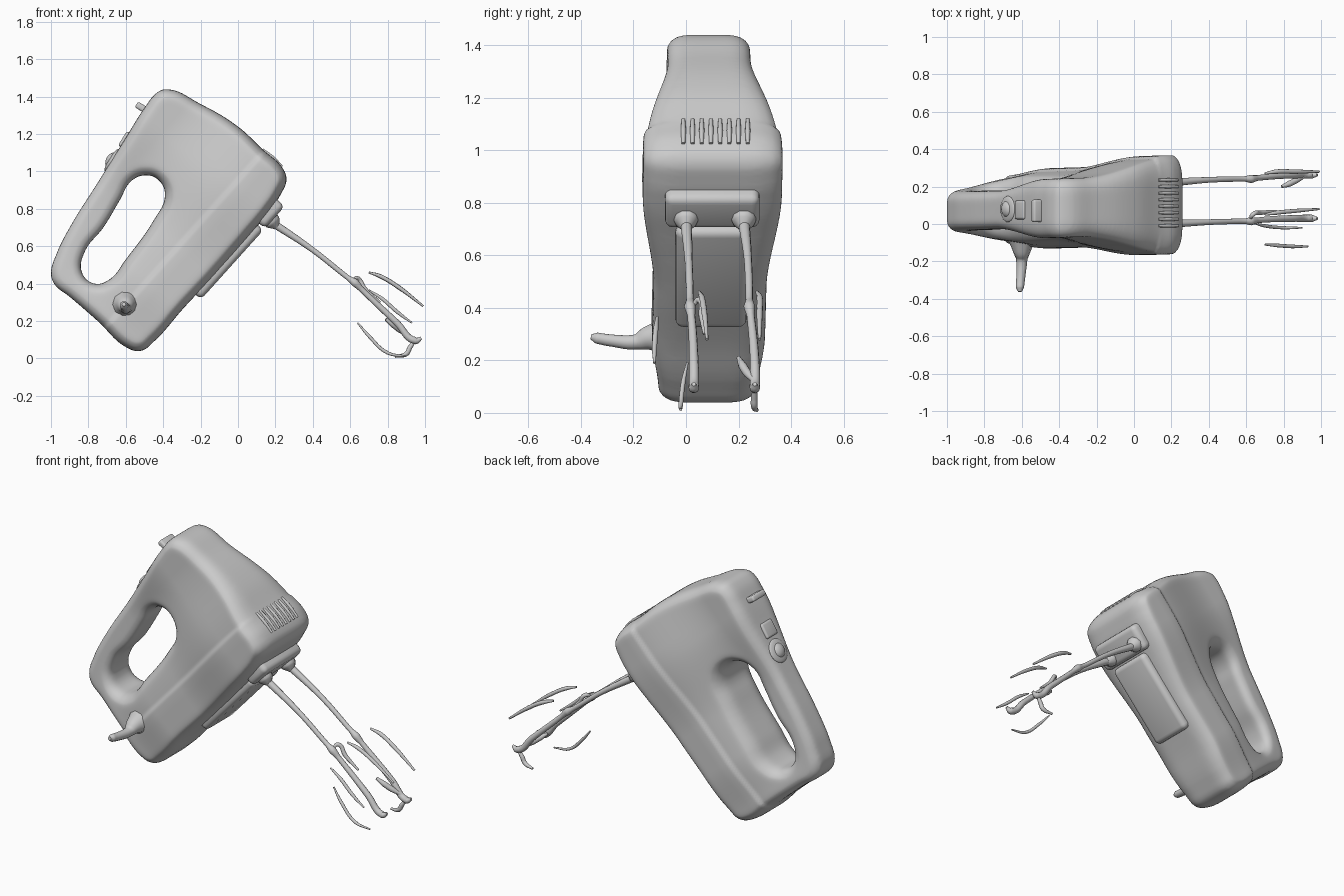
import bpy, bmesh, math
from mathutils import Vector, Matrix

if "Cube" in bpy.data.objects:
    bpy.data.objects.remove(bpy.data.objects["Cube"])

TILT = math.radians(-48)
ROT = Matrix.Rotation(TILT, 4, 'Y')


def P(u, y, v):
    """Mixer frame (u along base, v up from base) to world."""
    return Vector((-0.52, y, 0.04)) + ROT @ Vector((u, 0, v))


def smooth(a, b, t):
    t = max(0.0, min(1.0, (t - a) / (b - a)))
    return t * t * (3 - 2 * t)


def to_mesh(obj, name):
    dg = bpy.context.evaluated_depsgraph_get()
    me = bpy.data.meshes.new_from_object(obj.evaluated_get(dg))
    bpy.data.objects.remove(obj)
    new = bpy.data.objects.new(name, me)
    bpy.context.collection.objects.link(new)
    for p in me.polygons:
        p.use_smooth = True
    return new


def add_spline(cu, pts, radii=None, cyclic=False):
    s = cu.splines.new('BEZIER')
    s.bezier_points.add(len(pts) - 1)
    for i, (bp, p) in enumerate(zip(s.bezier_points, pts)):
        bp.co = p
        bp.handle_left_type = bp.handle_right_type = 'AUTO'
        bp.radius = radii[i] if radii else 1
    s.use_cyclic_u = cyclic


def curve_obj(name, dims):
    cu = bpy.data.curves.new(name, 'CURVE')
    cu.dimensions = dims
    ob = bpy.data.objects.new(name, cu)
    bpy.context.collection.objects.link(ob)
    return ob, cu


def tube(name, pts, radii):
    ob, cu = curve_obj(name, '3D')
    cu.bevel_depth, cu.bevel_resolution, cu.resolution_u = 1, 3, 6
    cu.use_fill_caps = True
    add_spline(cu, pts, radii)
    return to_mesh(ob, name)


def block(name, loc, size, rot_y=TILT, bevel=0.02):
    bpy.ops.mesh.primitive_cube_add(size=1, location=loc, rotation=(0, rot_y, 0))
    ob = bpy.context.object
    ob.name = name
    ob.scale = size
    bpy.ops.object.transform_apply(location=False, rotation=False, scale=True)
    m = ob.modifiers.new('round', 'BEVEL')
    m.width, m.segments = bevel, 4
    bpy.ops.object.shade_smooth()
    return ob


# Body and handle: side profile with a grip hole
outline = [(-0.39, 1.44), (-0.2, 1.36), (0, 1.24), (0.14, 1.11), (0.23, 1.03), (0.26, 0.96),
           (0.23, 0.88), (0.17, 0.79), (0.07, 0.67), (-0.15, 0.42), (-0.29, 0.27), (-0.45, 0.09),
           (-0.52, 0.04), (-0.59, 0.055), (-0.75, 0.2), (-0.9, 0.33), (-0.98, 0.395), (-1.0, 0.45),
           (-0.97, 0.56), (-0.9, 0.7), (-0.75, 0.94), (-0.6, 1.18), (-0.5, 1.34), (-0.435, 1.42)]
hole = [(-0.77, 0.4), (-0.69, 0.42), (-0.6, 0.53), (-0.45, 0.74), (-0.39, 0.87), (-0.42, 0.95),
        (-0.49, 0.98), (-0.57, 0.95), (-0.63, 0.85), (-0.72, 0.7), (-0.82, 0.57), (-0.835, 0.46)]
HALF = 0.11
ob, cu = curve_obj('profile', '2D')
cu.fill_mode = 'BOTH'
cu.extrude, cu.bevel_depth, cu.offset = HALF - 0.055, 0.055, -0.055
cu.bevel_resolution, cu.resolution_u = 4, 6
for loop in (outline, hole):
    add_spline(cu, [(x, z, 0) for x, z in loop], cyclic=True)
solid = to_mesh(ob, 'solid')
bm = bmesh.new()
bm.from_mesh(solid.data)
bmesh.ops.remove_doubles(bm, verts=bm.verts, dist=0.0005)
for v in bm.verts:
    v.co = (v.co.x, v.co.z, v.co.y)
bmesh.ops.recalc_face_normals(bm, faces=bm.faces)
bm.to_mesh(solid.data)
bm.free()
m = solid.modifiers.new('remesh', 'REMESH')
m.mode, m.voxel_size, m.use_smooth_shade = 'VOXEL', 0.012, True
m = solid.modifiers.new('relax', 'SMOOTH')
m.factor, m.iterations = 0.5, 5
body = to_mesh(solid, 'mixer_body')


# Widths: broad motor housing, slim handle, seam step between them
def half_width(u, v):
    base = 0.185 + 0.03 * smooth(0, 0.3, u) + 0.05 * smooth(0.55, 1.02, u)
    top = 0.115 + 0.055 * smooth(0.5, 0.95, u)
    w = base + (top - base) * smooth(0.15, 0.7, v)
    return w - 0.012 * smooth(0.215, 0.235, v)


inv = ROT.inverted()
for vert in body.data.vertices:
    c = vert.co
    q = inv @ Vector((c.x + 0.52, 0, c.z - 0.04))
    c.y = 0.1 + 0.03 * (c.x - 0.1) + c.y / HALF * half_width(q.x, q.z)

# Underside plate and beater mount
block('underside_plate', P(0.67, 0.095, -0.005), (0.5, 0.27, 0.1), bevel=0.03)
block('beater_mount', P(1.01, 0.1, -0.005), (0.16, 0.36, 0.1), bevel=0.03)

# Vent ribs on the nose
for i in range(8):
    y = -0.01 + i * 0.035
    tube(f'vent_rib_{i + 1}', [(0.13, y, 1.117), (0.185, y, 1.075), (0.235, y, 1.025)],
         [0.007, 0.01, 0.007])

# Speed switch, eject button and top tab along the handle
A = math.radians(-58)
block('speed_tab', (-0.505, 0.07, 1.335), (0.035, 0.12, 0.09), A, 0.012)
block('switch_slide', (-0.605, 0.075, 1.17), (0.09, 0.1, 0.03), A, 0.012)
for name, r, t in (('eject_button', 0.045, 0.03), ('eject_ring', 0.07, 0.016)):
    bpy.ops.mesh.primitive_uv_sphere_add(segments=24, ring_count=12, radius=1,
                                         location=(-0.675, 0.08, 1.06), rotation=(0, A, 0))
    bpy.context.object.name = name
    bpy.context.object.scale = (r, r, t)
    bpy.ops.object.shade_smooth()

# Cord stub on the front side
tube('cord_stub', [(-0.6, -0.08, 0.29), (-0.6, -0.14, 0.285), (-0.6, -0.19, 0.27),
                   (-0.605, -0.28, 0.275), (-0.61, -0.34, 0.285), (-0.61, -0.362, 0.29)],
     [0.075, 0.05, 0.03, 0.024, 0.022, 0.01])

# Beater shafts with collars and sockets
for side, y0, y1 in (('left', 0.0, 0.03), ('right', 0.22, 0.262)):
    tube(f'beater_socket_{side}', [P(0.99, y0, 0), P(0.985, y0, -0.065), P(0.98, y0, -0.1)],
         [0.055, 0.045, 0.018])
    m = (y0 + y1) / 2
    tube(f'beater_shaft_{side}',
         [P(0.98, y0, -0.06), (0.4, m - 0.005, 0.58), (0.59, m, 0.43), (0.625, m, 0.405),
          (0.66, m + 0.005, 0.37), (0.85, y1, 0.19), (0.95, y1, 0.095), (0.98, y1, 0.11)],
         [0.022, 0.015, 0.014, 0.022, 0.015, 0.018, 0.02, 0.008])

# Beater blades: thin wires around each shaft
blades = {
    'outer_blade_left': ([(0.7, 0.05, 0.46), (0.76, 0.06, 0.44), (0.86, 0.07, 0.38), (0.99, 0.08, 0.28)], 0.011),
    'outer_blade_right': ([(0.7, 0.27, 0.46), (0.76, 0.28, 0.44), (0.86, 0.28, 0.38), (0.99, 0.28, 0.28)], 0.012),
    'side_blade_left': ([(0.7, -0.11, 0.365), (0.77, -0.115, 0.32), (0.85, -0.12, 0.25), (0.93, -0.12, 0.19)], 0.01),
    'inner_blade_left': ([(0.64, 0.005, 0.19), (0.7, -0.01, 0.12), (0.8, -0.02, 0.03), (0.9, -0.02, 0.012)], 0.009),
    'branch_left': ([(0.62, 0.02, 0.4), (0.635, 0.05, 0.43), (0.68, 0.06, 0.37), (0.76, 0.07, 0.3)], 0.012),
    'wing_right': ([(0.79, 0.2, 0.21), (0.83, 0.215, 0.18), (0.87, 0.235, 0.15), (0.92, 0.26, 0.12)], 0.016),
    'foot_right': ([(0.95, 0.265, 0.1), (0.92, 0.26, 0.06), (0.9, 0.26, 0.025), (0.84, 0.27, 0.01)], 0.013),
}
for name, (pts, r) in blades.items():
    tube(name, pts, [r * 0.5, r, r, r * 0.5])
